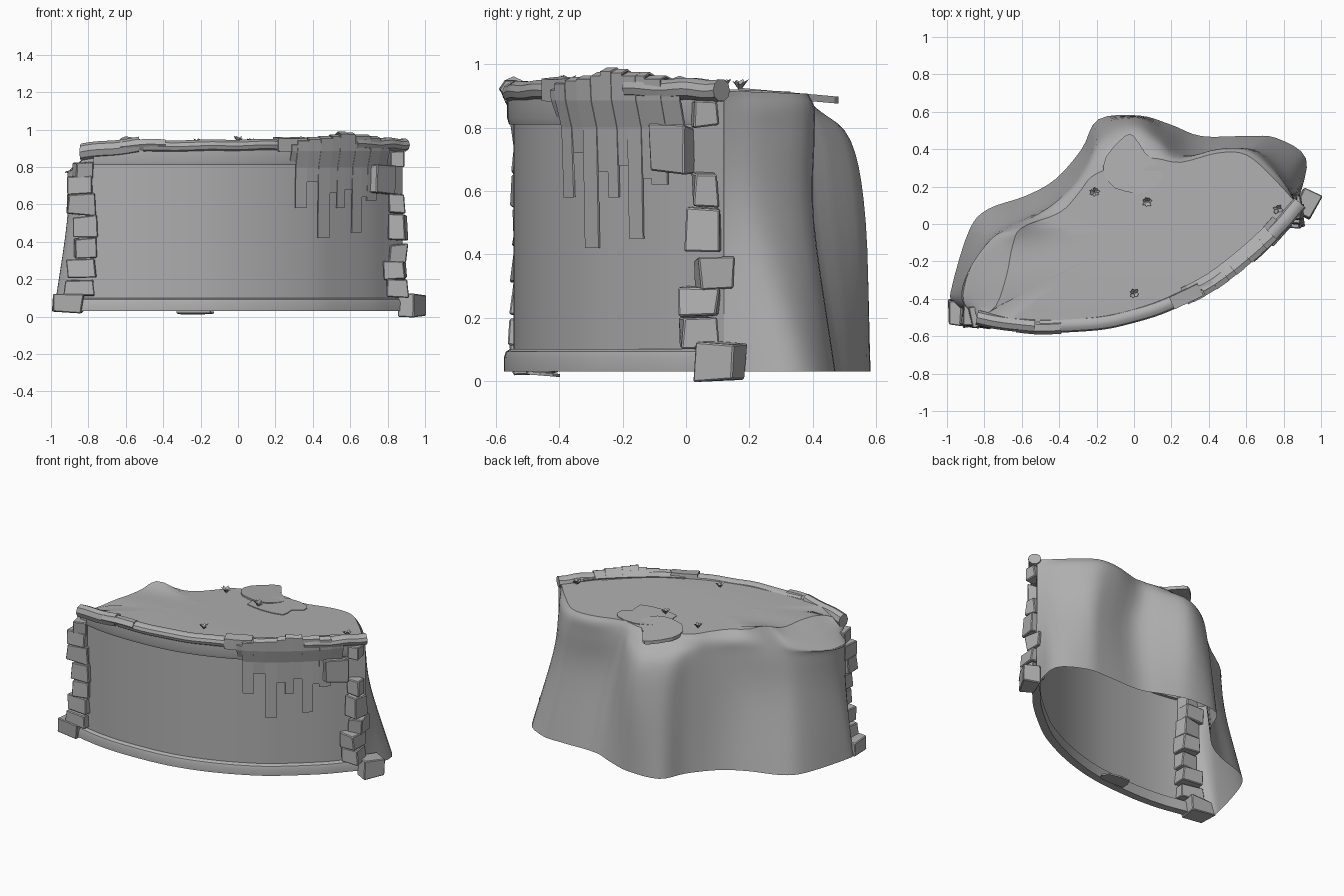
import bpy, bmesh, math, random
from mathutils import Vector, Matrix

random.seed(4)
cube = bpy.data.objects.get("Cube")
if cube:
    bpy.data.objects.remove(cube)

stone = bpy.data.materials.new("grey stone")
stone.use_nodes = True
stone.diffuse_color = (0.43, 0.43, 0.43, 1)
stone.node_tree.nodes["Principled BSDF"].inputs["Base Color"].default_value = (0.43, 0.43, 0.43, 1)


def finish(name, bm, angle=None, recalc=True):
    if recalc:
        bmesh.ops.recalc_face_normals(bm, faces=bm.faces)
    mesh = bpy.data.meshes.new(name)
    bm.to_mesh(mesh)
    bm.free()
    mesh.materials.append(stone)
    ob = bpy.data.objects.new(name, mesh)
    bpy.context.collection.objects.link(ob)
    if angle:
        bpy.ops.object.select_all(action='DESELECT')
        ob.select_set(True)
        bpy.context.view_layer.objects.active = ob
        bpy.ops.object.shade_smooth_by_angle(angle=math.radians(angle))
    return ob


def smooth_path(pts, n):
    """Catmull-Rom curve through the points, n steps per span."""
    p = [Vector(q) for q in pts]
    p = [2 * p[0] - p[1]] + p + [2 * p[-1] - p[-2]]
    out = []
    for i in range(1, len(p) - 2):
        a, b, c, d = p[i - 1:i + 3]
        for k in range(n):
            t = k / n
            out.append((2 * b + (c - a) * t + (2 * a - 5 * b + 4 * c - d) * t * t
                        + (3 * b - a - 3 * c + d) * t ** 3) / 2)
    return out + [p[-2]]


def grid(bm, rows, wrap=False):
    vs = [[bm.verts.new(co) for co in row] for row in rows]
    for r, s in zip(vs, vs[1:]):
        m = len(r)
        for i in range(m if wrap else m - 1):
            j = (i + 1) % m
            bm.faces.new((r[i], r[j], s[j], s[i]))
    return vs


# Curved line of the front wall, from one end to the other
wall_line = smooth_path([(-.84, -.5), (-.65, -.535), (-.45, -.545), (-.2, -.53), (0, -.49), (.2, -.42),
                         (.4, -.32), (.55, -.21), (.7, -.08), (.8, .03), (.88, .12)], 8)


def offset_point(i, off, z):
    a, b = wall_line[max(i - 1, 0)], wall_line[min(i + 1, len(wall_line) - 1)]
    t = (b - a).normalized()
    p = wall_line[i]
    return Vector((p.x + t.y * off, p.y - t.x * off, z))


def index_at(x):
    return min(range(len(wall_line)), key=lambda i: abs(wall_line[i].x - x))


def sweep(name, x0, x1, profile, rise=0, wobble=0, angle=35):
    """Carry a closed (offset, z) profile along the wall line."""
    i0, i1 = index_at(x0), index_at(x1)
    rows = []
    for i in range(i0, i1 + 1):
        f = 1 - (i - i0) / (i1 - i0)
        w = wobble * math.sin(i * 0.55)
        rows.append([offset_point(i, o + w * .5, z - rise * f + w) for o, z in profile])
    bm = bmesh.new()
    vs = grid(bm, rows, True)
    bm.faces.new(vs[0])
    bm.faces.new(vs[-1])
    return finish(name, bm, angle)


def oval(off, z, rx, rz, n=10):
    return [(off + rx * math.cos(k * math.tau / n), z + rz * math.sin(k * math.tau / n)) for k in range(n)]


# Front wall sheet and its mouldings
bm = bmesh.new()
grid(bm, [[offset_point(i, 0, z) for i in range(len(wall_line))] for z in (.03, .9)])
finish("front_wall", bm, 30, False)
sweep("base_rim", -.83, .87, [(-.02, .03), (.03, .03), (.03, .075), (.024, .092), (.012, .1), (-.02, .1)])
sweep("cornice", -.78, .83, [(-.02, .81), (.014, .81), (.02, .83), (.02, .89), (-.02, .89)])

# Broken rail along the top edge
sweep("rail_end_right", -.83, -.52, oval(.0, .915, .04, .045, 8), .035, .003)
sweep("rail_slab_right", -.62, -.38, oval(.008, .922, .036, .032, 6), .01, .004, 20)
sweep("rail_middle", -.5, .24, oval(.0, .918, .038, .034), .008, .002)
sweep("rail_slab_middle", .19, .36, [(-.04, .885), (.04, .885), (.04, .955), (-.03, .962)], 0, .003)
sweep("rail_inner", .3, .7, oval(-.005, .92, .035, .035), 0, .003)
sweep("rail_end_left", .6, .88, oval(.012, .918, .04, .036), -.005, .003)


def top_z(x, y):
    """Height of the top: falls slightly to the back, drops at one end, with a small peak beside the drop."""
    peak = .045 * math.exp(-((x + .6) ** 2 + y * y) / .008)
    return min(.93, .917 - .035 * (y - .1)) - .4 * max(0, -x - .7) + peak


# Rock body: rings from the ground up to the edge of the top
bottom = [(-.84, -.5), (-.97, -.42), (-.97, -.32), (-.88, -.03), (-.78, .08), (-.58, .15), (-.42, .24), (-.28, .4),
          (-.19, .56), (.03, .58), (.2, .53), (.36, .47), (.6, .47), (.76, .46), (.92, .35), (.88, .12)]
middle = [(-.84, -.5), (-.91, -.42), (-.9, -.3), (-.8, -.08), (-.7, 0), (-.52, .08), (-.38, .2), (-.26, .36),
          (-.17, .51), (.02, .568), (.17, .48), (.32, .38), (.55, .4), (.69, .39), (.83, .25), (.87, .11)]
shoulder = [(-.84, -.5), (-.91, -.41), (-.88, -.265), (-.765, -.08), (-.655, -.01), (-.475, .08), (-.35, .19),
            (-.26, .31), (-.175, .44), (0, .52), (.14, .45), (.26, .365), (.48, .4), (.65, .39), (.79, .25), (.87, .11)]
upper = [(-.84, -.5), (-.91, -.4), (-.87, -.25), (-.75, -.08), (-.64, -.02), (-.46, .08), (-.34, .18), (-.26, .27),
         (-.16, .34), (0, .41), (.13, .4), (.25, .35), (.45, .4), (.62, .39), (.77, .26), (.87, .11)]
edge = [(-.84, -.5), (-.74, -.44), (-.68, -.27), (-.65, -.12), (-.6, -.02), (-.4, .06), (-.3, .16), (-.23, .25),
        (-.13, .3), (0, .35), (.12, .35), (.25, .33), (.45, .38), (.6, .37), (.74, .25), (.87, .11)]
rings = []
for ring, h in ((bottom, .03), (middle, .5), (shoulder, .76), (upper, .86), (edge, None)):
    line = smooth_path(ring, 4)
    if h is None:
        rings.append([Vector((p.x, p.y, top_z(p.x, p.y))) for p in line])
    else:
        drop = .4 if h > .8 else 0
        rings.append([Vector((p.x, p.y, h - drop * max(0, -p.x - .7))) for p in line])
bm = bmesh.new()
grid(bm, [smooth_path(col, 5) for col in zip(*rings)])
finish("rock_body", bm, 60)

# Ground on top, bounded by the rock edge and the wall
bm = bmesh.new()
rim = [p.xy for p in rings[-1]] + list(reversed(wall_line[1:-1]))
hub = Vector((0, -.06))
rows = []
for f in (1, .8, .55, .3):
    flat = [hub.lerp(p, f) for p in rim]
    rows.append([(p.x, p.y, top_z(p.x, p.y)) for p in flat])
bm.faces.new(grid(bm, rows, True)[-1])
finish("ground_top", bm, 40)


def slab(name, outline, z, thick, slope=0):
    bm = bmesh.new()
    pts = smooth_path(outline + outline[:1], 2)[:-1]
    rows = [[(p.x, p.y, h + slope * (p.y - outline[0][1])) for p in pts] for h in (z, z + thick)]
    for row in grid(bm, rows, True):
        bm.faces.new(row)
    return finish(name, bm)


slab("flat_stone", [(-.1, .19), (-.16, .26), (-.15, .36), (-.05, .47), (0, .47), (.06, .38), (.14, .31),
                    (.15, .25), (.09, .18), (0, .165)], .902, .022, -.09)
slab("earth_patch", [(0, .1), (.12, .08), (.27, .1), (.27, .19), (.33, .24), (.3, .31), (.15, .33), (0, .25)],
     .913, .009, -.035)
slab("loose_chip", [(-.33, -.5), (-.15, -.5), (-.15, -.42), (-.3, -.4)], .02, .01, -.08)

# Hanging ragged cover: strips (start x, end x, lowest z, top z) draped over the rail
strips = [(.27, .30, .82, .93), (.30, .36, .58, .95), (.36, .42, .72, .96),
          (.42, .48, .42, .965), (.48, .52, .66, .975), (.52, .56, .58, .99), (.56, .60, .68, .985),
          (.60, .65, .45, .975), (.65, .68, .64, .975), (.68, .73, .62, .965), (.73, .78, .74, .93)]


def wall_at(x, off, z):
    a = next(i for i in range(len(wall_line) - 1) if wall_line[i + 1].x >= x)
    f = (x - wall_line[a].x) / (wall_line[a + 1].x - wall_line[a].x)
    return offset_point(a, off, z).lerp(offset_point(a + 1, off, z), f)


bm = bmesh.new()
for k, (x0, x1, low, top) in enumerate(strips):
    lift = .002 * (k % 2)
    fold = [(.014, low), (.02 + lift, max(.8, low + .01)), (.042 + lift, .885), (.046 + lift, top - .012),
            (.02, top), (-.05, .94)]
    grid(bm, [[wall_at(x0, o, z), wall_at(x1, o, z)] for o, z in fold])
cover = finish("ragged_cover", bm)
mod = cover.modifiers.new("thickness", 'SOLIDIFY')
mod.thickness = .006


# Rough corner stones at both ends of the wall
def block(name, x0, x1, y0, y1, z0, z1, turn):
    bm = bmesh.new()
    bmesh.ops.create_cube(bm, size=1)
    size = Vector((x1 - x0, y1 - y0, z1 - z0))
    spin = Matrix.Rotation(math.radians(turn), 3, 'Z')
    mid = Vector((x0 + x1, y0 + y1, z0 + z1)) / 2
    for v in bm.verts:
        jit = Vector([random.uniform(.8, 1.08) for _ in range(3)])
        v.co = mid + spin @ (v.co * size * jit)
    bmesh.ops.bevel(bm, geom=bm.edges[:], offset=.005, segments=1, affect='EDGES')
    finish(name, bm)


right_stones = [(-1, -.82, .02, .12), (-.93, -.76, .11, .2), (-.91, -.75, .2, .31), (-.87, -.75, .31, .42),
                (-.89, -.75, .42, .54), (-.92, -.77, .54, .66), (-.91, -.78, .65, .75), (-.88, -.78, .74, .83)]
for k, (x0, x1, z0, z1) in enumerate(right_stones):
    block("right_corner_stone", x0, x1, -.55, -.41 - .03 * (k % 2), z0, z1, random.uniform(-10, 10))

left_stones = [(.87, .98, .03, .18, 0, .125, -25), (.79, .91, -.02, .1, .1, .2, 8), (.78, .9, -.02, .11, .2, .3, -6),
               (.8, .9, .03, .15, .29, .39, 10), (.81, .9, 0, .11, .4, .55, -8), (.8, .89, .02, .1, .55, .66, 5),
               (.72, .8, -.12, .04, .65, .81, -42), (.81, .89, .02, .1, .8, .89, 6)]
for dims in left_stones:
    block("left_corner_stone", *dims)

# Small tufts on the ground
for x, y in ((-.21, .17), (.07, .12), (.77, .08), (0, -.37)):
    bm = bmesh.new()
    for k in range(7):
        a = k * math.tau / 7 + random.uniform(-.3, .3)
        out, side = Vector((math.cos(a), math.sin(a), 0)), Vector((-math.sin(a), math.cos(a), 0))
        base, r = Vector((x, y, top_z(x, y))), random.uniform(.022, .032)
        tip = base + out * r + Vector((0, 0, random.uniform(.02, .04)))
        half = base.lerp(tip, .6) + Vector((0, 0, .008))
        bm.faces.new([bm.verts.new(c) for c in (base, half + side * .009, tip, half - side * .009)])
    finish("tuft", bm, None, False)
